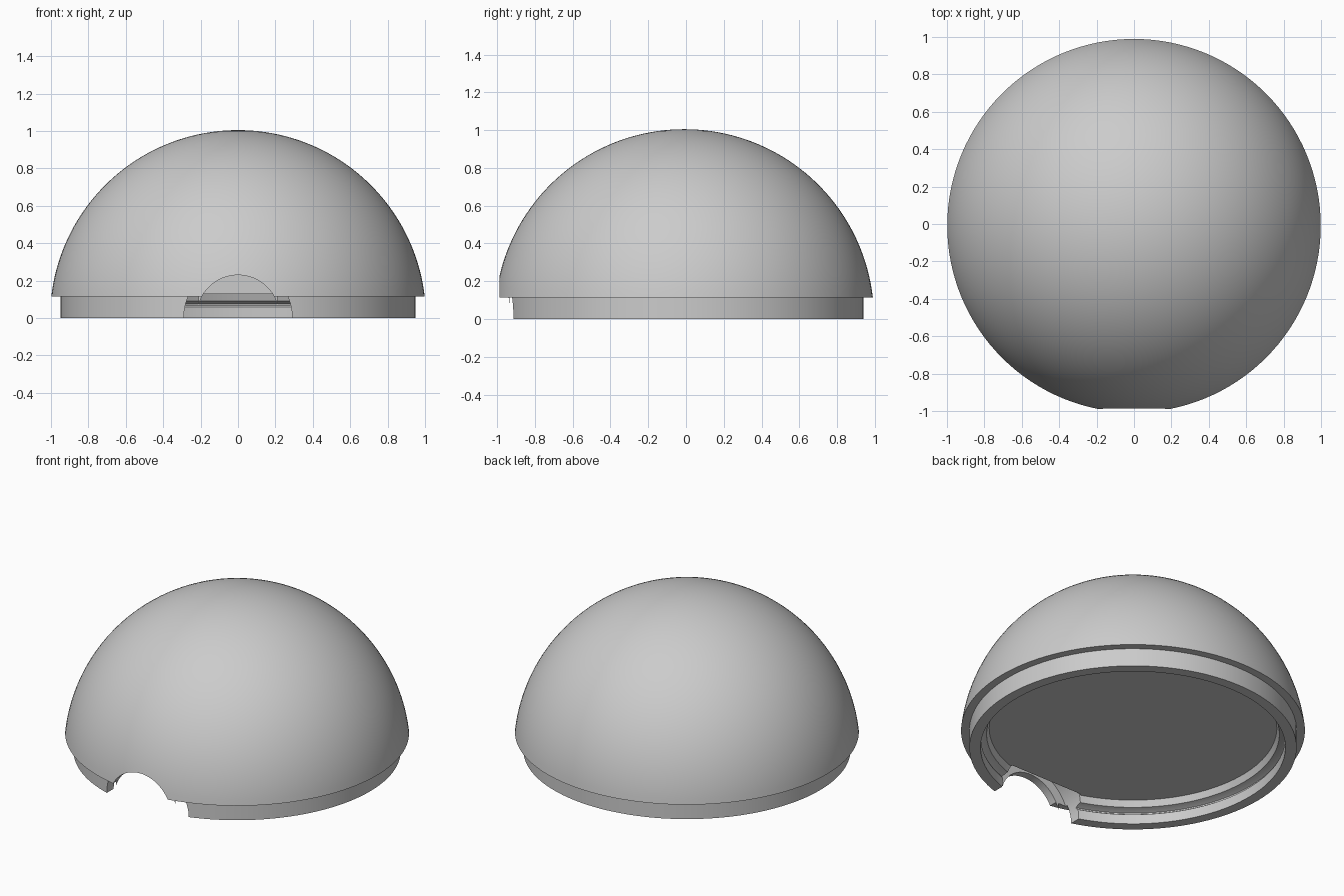
import bpy
import bmesh
import math
from mathutils import Matrix, Vector

old = bpy.data.objects.get("Cube")
if old:
    bpy.data.objects.remove(old, do_unlink=True)

SHIFT = -0.009  # centres the notched dome front to back
RADIUS = 1.005
RIM_Z = 0.115

grey = bpy.data.materials.new("light grey")
grey.use_nodes = True
grey.diffuse_color = (0.6, 0.6, 0.6, 1)
grey.node_tree.nodes["Principled BSDF"].inputs["Base Color"].default_value = (0.6, 0.6, 0.6, 1)


def make_object(name, bm):
    bmesh.ops.recalc_face_normals(bm, faces=bm.faces)
    mesh = bpy.data.meshes.new(name)
    bm.to_mesh(mesh)
    bm.free()
    mesh.materials.append(grey)
    obj = bpy.data.objects.new(name, mesh)
    bpy.context.collection.objects.link(obj)
    return obj


def lathe(name, profile, steps=128):
    bm = bmesh.new()
    verts = [bm.verts.new((r, 0, z)) for r, z in profile]
    edges = [bm.edges.new(pair) for pair in zip(verts, verts[1:])]
    bmesh.ops.spin(bm, geom=verts + edges, cent=(0, 0, 0), axis=(0, 0, 1),
                   angle=math.tau, steps=steps)
    bmesh.ops.remove_doubles(bm, verts=bm.verts, dist=1e-4)
    bmesh.ops.translate(bm, verts=bm.verts, vec=(0, SHIFT, 0))
    return make_object(name, bm)


def bore(name, radius, z, y_from, y_to):
    bm = bmesh.new()
    place = Matrix.Translation(Vector((0, (y_from + y_to) / 2, z))) @ Matrix.Rotation(math.pi / 2, 4, "X")
    bmesh.ops.create_cone(bm, cap_ends=True, segments=96, radius1=radius,
                          radius2=radius, depth=abs(y_to - y_from), matrix=place)
    return make_object(name, bm)


# Dome, stepped lip, snap groove and flat recess ceiling in one profile
start = math.asin(RIM_Z / RADIUS)
count = 40
dome_arc = []
for i in range(count + 1):
    a = start + (math.pi / 2 - start) * i / count
    dome_arc.append((RADIUS * math.cos(a), RADIUS * math.sin(a)))
lip = [(0, 0.13), (0.835, 0.13), (0.85, 0.09), (0.875, 0.084), (0.893, 0.076),
       (0.893, 0.068), (0.882, 0.06), (0.885, 0), (0.95, 0), (0.95, RIM_Z)]
dome = lathe("dome_cover", lip + dome_arc)

# Front cable opening: wide inner counterbore and narrower outer hole
cutters = [bore("inner_bore", 0.29, 0, -0.79, -0.935),
           bore("outer_hole", 0.22, 0.01, -0.8, -1.2)]
for cutter in cutters:
    cutter.hide_render = True
    mod = dome.modifiers.new(cutter.name, "BOOLEAN")
    mod.operation = "DIFFERENCE"
    mod.solver = "EXACT"
    mod.object = cutter

bpy.ops.object.select_all(action="DESELECT")
bpy.context.view_layer.objects.active = dome
dome.select_set(True)
for cutter in cutters:
    bpy.ops.object.modifier_apply(modifier=cutter.name)
for cutter in cutters:
    bpy.data.objects.remove(cutter, do_unlink=True)

bpy.ops.object.shade_smooth_by_angle(angle=math.radians(30))
